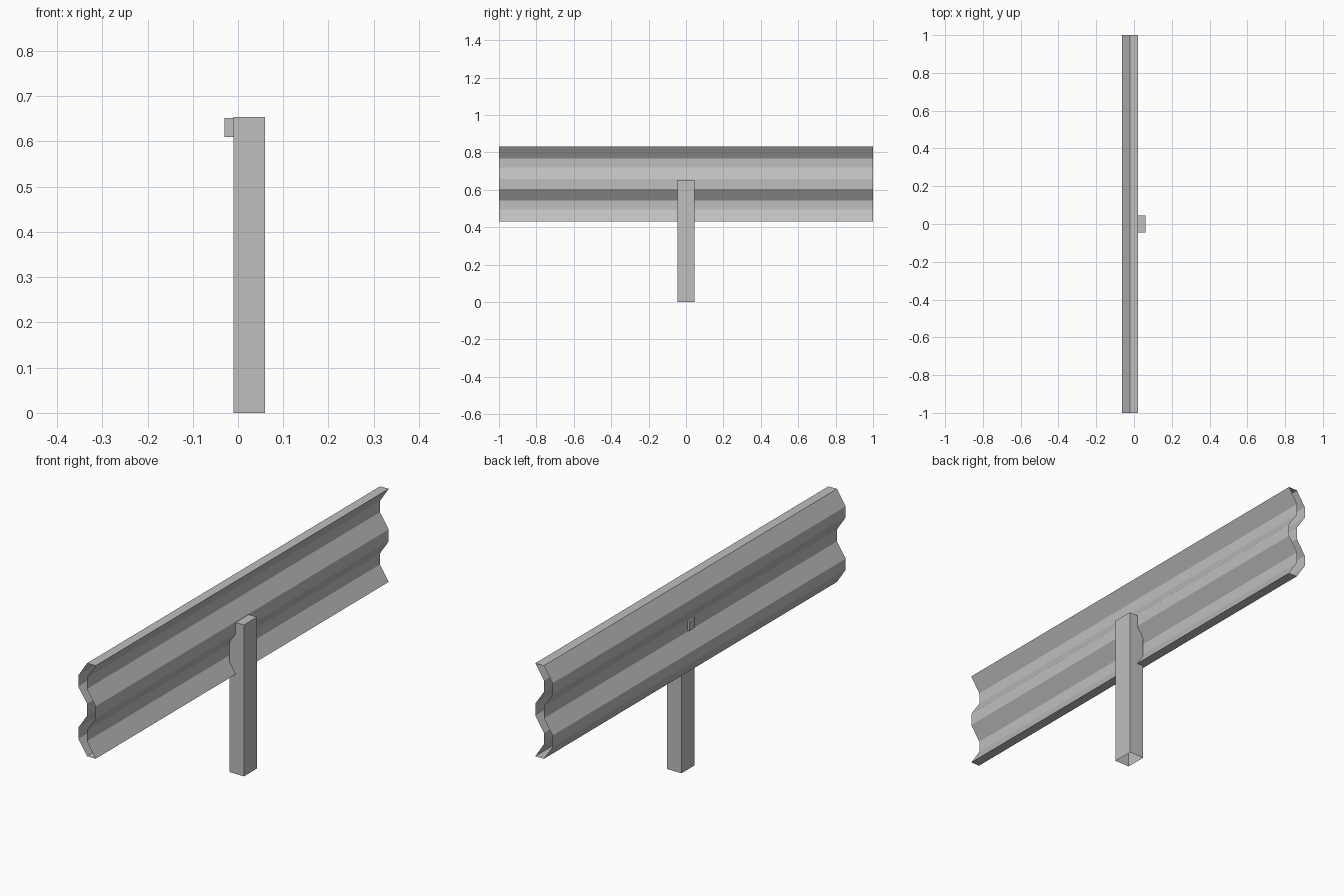
import bpy
import bmesh
from mathutils import Vector

default = bpy.data.objects.get("Cube")
if default:
    bpy.data.objects.remove(default, do_unlink=True)

# Single galvanised steel colour
steel = bpy.data.materials.new("galvanised_grey")
colour = (0.52, 0.52, 0.52, 1.0)
steel.use_nodes = True
steel.diffuse_color = colour
steel.node_tree.nodes["Principled BSDF"].inputs["Base Color"].default_value = colour


def finish(bm, name):
    mesh = bpy.data.meshes.new(name)
    bm.to_mesh(mesh)
    bm.free()
    mesh.materials.append(steel)
    obj = bpy.data.objects.new(name, mesh)
    bpy.context.collection.objects.link(obj)
    return obj


def box(name, low, high, open_bottom=False):
    low, high = Vector(low), Vector(high)
    bm = bmesh.new()
    bmesh.ops.create_cube(bm, size=1)
    bmesh.ops.scale(bm, vec=high - low, verts=bm.verts)
    bmesh.ops.translate(bm, vec=(low + high) / 2, verts=bm.verts)
    if open_bottom:
        under = [f for f in bm.faces if f.normal.z < -0.9]
        bmesh.ops.delete(bm, geom=under, context='FACES_ONLY')
    return finish(bm, name)


# Corrugated rail: a W profile, mirrored about its middle height,
# swept along y as a hollow tube with open ends
middle, crest, valley, thickness, half_length = 0.631, 0.02, -0.022, 0.041, 1.0
half = [(crest, 0.026), (valley, 0.089), (valley, 0.137), (crest, 0.201)]
front_sheet = [(x, middle - h) for x, h in reversed(half)]
front_sheet += [(x, middle + h) for x, h in half]
back_sheet = [(x - thickness, z) for x, z in reversed(front_sheet)]
outline = front_sheet + back_sheet

bm = bmesh.new()
near = [bm.verts.new((x, -half_length, z)) for x, z in outline]
far = [bm.verts.new((x, half_length, z)) for x, z in outline]
for i in range(len(outline)):
    j = (i + 1) % len(outline)
    bm.faces.new((near[i], far[i], far[j], near[j]))
bm.normal_update()
# Top strip must face up
if max(bm.faces, key=lambda f: f.calc_center_median().z).normal.z < 0:
    bmesh.ops.reverse_faces(bm, faces=bm.faces)
finish(bm, "guard_rail")

# Support post, open underneath
box("support_post", (-0.01, -0.045, 0), (0.06, 0.045, 0.654), open_bottom=True)

# Square bolt head on the road side
box("bolt_head", (-0.03, -0.02, 0.61), (-0.01, 0.02, 0.652))
